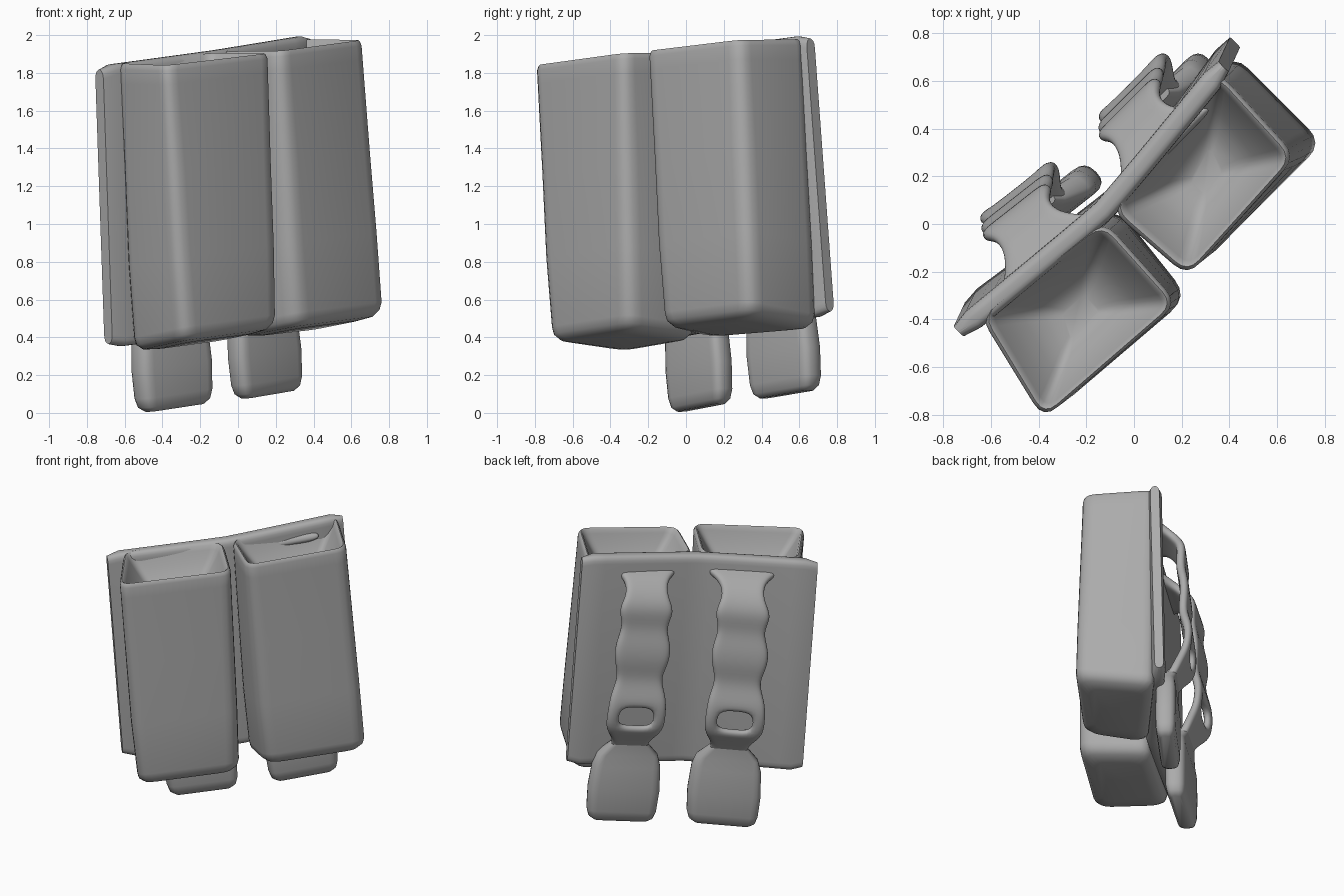
import bpy, bmesh, math
from mathutils import Vector

if "Cube" in bpy.data.objects:
    bpy.data.objects.remove(bpy.data.objects["Cube"])

cloth = bpy.data.materials.new("grey_cloth")
cloth.diffuse_color = (0.41, 0.41, 0.41, 1)
cloth.use_nodes = True
cloth.node_tree.nodes["Principled BSDF"].inputs["Base Color"].default_value = cloth.diffuse_color
R = math.sqrt(0.5)


def place(u, n, z):
    """u runs along the back plate, n points to the pouch side."""
    return Vector(((u + n) * R, (u - n) * R, z))


def finish(name, bm, angle=50):
    bmesh.ops.recalc_face_normals(bm, faces=bm.faces)
    me = bpy.data.meshes.new(name)
    bm.to_mesh(me)
    bm.free()
    me.materials.append(cloth)
    ob = bpy.data.objects.new(name, me)
    bpy.context.collection.objects.link(ob)
    bpy.ops.object.select_all(action='DESELECT')
    ob.select_set(True)
    bpy.context.view_layer.objects.active = ob
    bpy.ops.object.shade_smooth_by_angle(angle=math.radians(angle))
    return ob


def loft(name, rings, angle=50):
    """Skin closed rings of (u, n, z) and cap both ends."""
    bm = bmesh.new()
    loops = [[bm.verts.new(place(*p)) for p in ring] for ring in rings]
    for a, b in zip(loops, loops[1:]):
        for i in range(len(a)):
            j = (i + 1) % len(a)
            bm.faces.new((a[i], a[j], b[j], b[i]))
    bm.faces.new(loops[0])
    bm.faces.new(loops[-1])
    return finish(name, bm, angle)


def rounded(corners, r, steps=5):
    """Polygon of 2D corners with rounded corners."""
    pts = [Vector(c) for c in corners]
    out = []
    for i, p in enumerate(pts):
        a = p + (pts[i - 1] - p).normalized() * r
        b = p + (pts[(i + 1) % len(pts)] - p).normalized() * r
        for k in range(steps):
            t = k / (steps - 1)
            out.append(a * (1 - t) ** 2 + p * 2 * t * (1 - t) + b * t * t)
    return out


# Pouches: outside up, over the thin rim, and down into the dished opening
def pouch(name, bottom, top):
    rings = []
    for t, inset, dz, r in ((0, .10, -.01, .08), (0, .035, 0, .09), (0, .008, .03, .09),
                            (0, 0, .07, .09), (.3, -.005, 0, .09), (.6, -.003, 0, .09),
                            (.93, 0, 0, .08), (.98, 0, 0, .08), (.995, .006, 0, .08),
                            (1, .014, 0, .07), (.995, .024, 0, .06), (.975, .035, 0, .055),
                            (.93, .07, 0, .05), (.87, .12, 0, .045), (.83, .18, 0, .04),
                            (.81, .24, 0, .02)):
        cs = [Vector(b).lerp(Vector(a), t) for b, a in zip(bottom, top)]
        mid = sum(cs, Vector((0, 0))) / 4
        cs = [c + (mid - c).normalized() * inset * 1.4 for c in cs]
        ring = []
        for u, n in rounded(cs, r):
            low = 0.405 + 0.09 * u + 0.14 * n
            high = 1.915 + 0.09 * u
            ring.append((u, n, low + (high - low) * t + dz))
        rings.append(ring)
    loft(name, rings)


pouch("left_pouch",
      [(-.64, -.18), (-.73, .32), (-.055, .375), (0, -.10)],
      [(-.73, -.19), (-.85, .31), (-.105, .365), (-.08, -.10)])
pouch("right_pouch",
      [(.07, -.10), (.12, .32), (.80, .32), (.80, -.21)],
      [(-.03, -.11), (0, .315), (.68, .28), (.70, -.21)])

# Curved, leaning back plate, lofted sideways
rings = []
for s in range(-10, 11):
    k = s / 10
    end = abs(k) > 0.95
    half = 0.03 if end else 0.047
    trim = 0.02 if end else 0
    ring = []
    for n, t in rounded([(-half, 0), (half, 0), (half, 1), (-half, 1)], 0.035):
        u = 0.785 * k + 0.055 - 0.11 * t
        low, high = 0.425 + 0.11 * u + trim, 1.925 + 0.105 * u - trim
        bow = -0.13 - (0.07 + 0.04 * (1 - t)) * abs(k) ** 1.1
        ring.append((u, n + bow, low + (high - low) * t))
    rings.append(ring)
loft("back_plate", rings)

# Wavy straps: height, width, distance behind
ROWS = [(1.80, .58, -.14), (1.775, .46, -.18), (1.74, .28, -.27), (1.66, .27, -.35),
        (1.57, .39, -.39), (1.45, .28, -.37), (1.33, .38, -.40), (1.21, .37, -.41),
        (1.09, .28, -.39), (.98, .37, -.42), (.89, .39, -.44), (.75, .40, -.43),
        (.68, .32, -.38), (.60, .22, -.33), (.50, .30, -.29)]
COLS = (-.5, -.3, 0, .3, .5)


def strap_point(side, z, off, n):
    u = -0.18 - (0.085 + 0.02 * side) * z + off + 0.67 * side
    twist = 0.12 * off if side == 0 else 0.03
    return u, n + twist, z + 0.12 * (u + 0.2 + 0.073 * z) - 0.01 * side


for side, label in ((0, "left"), (1, "right")):
    bm = bmesh.new()
    grid = [[bm.verts.new(place(*strap_point(side, z, c * w, n))) for c in COLS]
            for z, w, n in ROWS]
    for i in range(len(grid) - 1):
        for j in range(4):
            if i == 10 and j in (1, 2):
                continue  # buckle opening
            bm.faces.new((grid[i][j], grid[i][j + 1], grid[i + 1][j + 1], grid[i + 1][j]))
    ob = finish(label + "_strap", bm, 180)
    solid = ob.modifiers.new("thickness", 'SOLIDIFY')
    solid.thickness, solid.offset = 0.06, 0
    sub = ob.modifiers.new("soft", 'SUBSURF')
    sub.levels = sub.render_levels = 2

    # Thick pull tab at the strap end
    rings = []
    for z, w, th in ((.66, .16, .05), (.60, .22, .08), (.50, .40, .11), (.42, .45, .13),
                     (.25, .475, .135), (.10, .46, .13), (.05, .43, .11), (.025, .36, .07)):
        a, b = w / 2, th / 2
        n0 = -0.295 - max(0, z - .5) * .25
        rings.append([strap_point(side, z, off, n0 + n)
                      for off, n in rounded([(-a, -b), (a, -b), (a, b), (-a, b)], b * .9)])
    loft(label + "_tab", rings)
